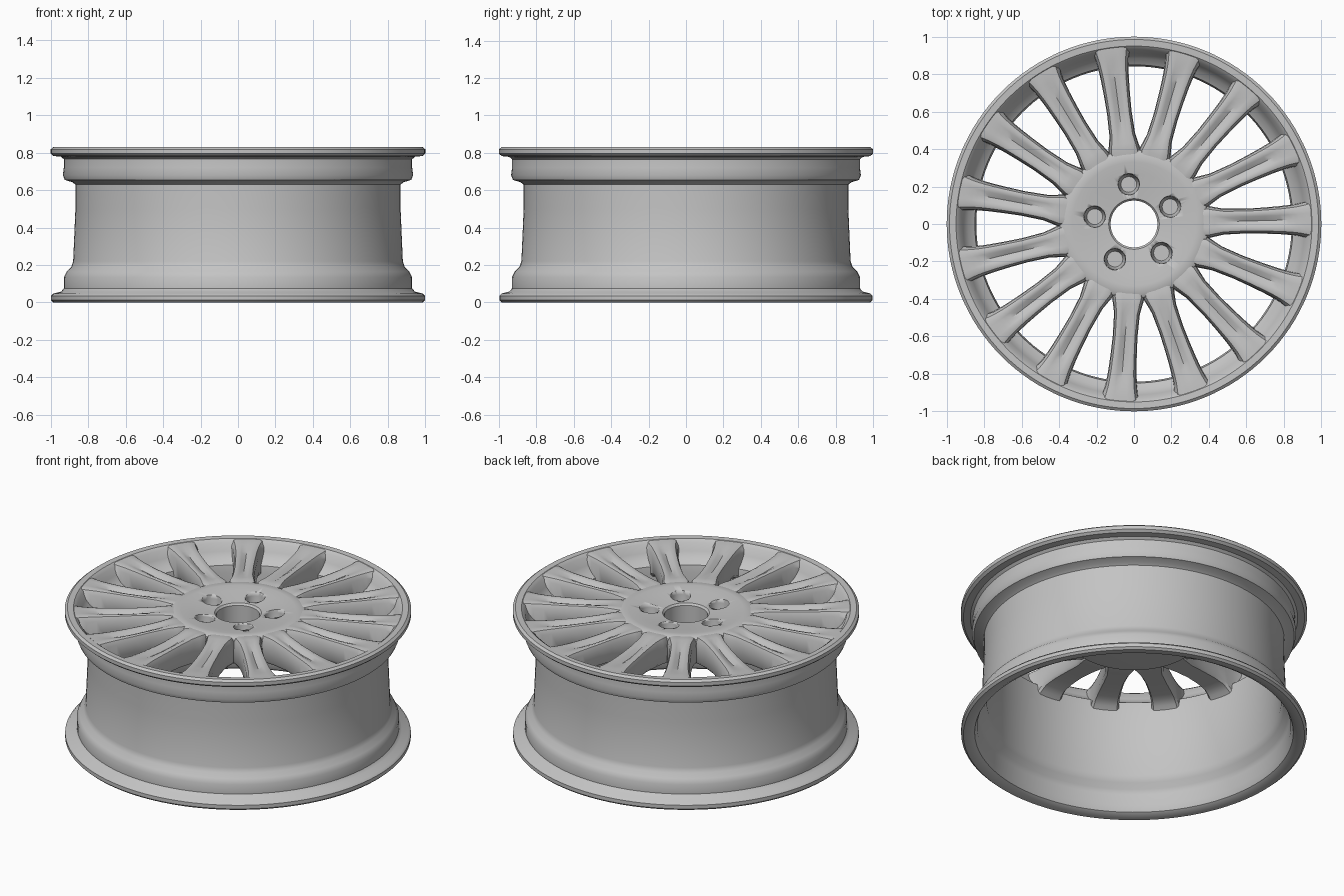
import bpy, bmesh, math
from math import sin, cos, radians

if "Cube" in bpy.data.objects:
    bpy.data.objects.remove(bpy.data.objects["Cube"], do_unlink=True)

metal = bpy.data.materials.new("grey metal")
metal.use_nodes = True
GREY = (0.55, 0.55, 0.55, 1)
metal.diffuse_color = GREY
metal.node_tree.nodes["Principled BSDF"].inputs["Base Color"].default_value = GREY

SPOKES = 15
START = 1.5  # angle of the first spoke


def finish(name, bm, angle=35):
    bmesh.ops.recalc_face_normals(bm, faces=bm.faces)
    mesh = bpy.data.meshes.new(name)
    bm.to_mesh(mesh)
    bm.free()
    mesh.materials.append(metal)
    obj = bpy.data.objects.new(name, mesh)
    bpy.context.collection.objects.link(obj)
    bpy.ops.object.select_all(action="DESELECT")
    obj.select_set(True)
    bpy.context.view_layer.objects.active = obj
    bpy.ops.object.shade_smooth_by_angle(angle=radians(angle))
    return obj


def skin(bm, rings, close_rings):
    """Bridge closed rings of points with quads."""
    rows = [[bm.verts.new(p) for p in ring] for ring in rings]
    n = len(rows[0])
    pairs = list(zip(rows, rows[1:])) + ([(rows[-1], rows[0])] if close_rings else [])
    for a, b in pairs:
        for i in range(n):
            j = (i + 1) % n
            bm.faces.new((a[i], a[j], b[j], b[i]))
    if not close_rings:
        bm.faces.new(rows[0])
        bm.faces.new(rows[-1])


def lathe(name, profile, steps=128):
    bm = bmesh.new()
    turns = [2 * math.pi * i / steps for i in range(steps)]
    skin(bm, [[(r * cos(t), r * sin(t), z) for t in turns] for r, z in profile], True)
    return finish(name, bm)


# Rim: closed section of the barrel with bead seats and both lips
lathe("rim", [
    (0.985, 0.0), (0.998, 0.012), (0.998, 0.035), (0.985, 0.048), (0.945, 0.058),
    (0.93, 0.075), (0.93, 0.135), (0.915, 0.165), (0.89, 0.19), (0.88, 0.22),
    (0.868, 0.5), (0.868, 0.63), (0.885, 0.642), (0.925, 0.655), (0.935, 0.68),
    (0.93, 0.72), (0.93, 0.765), (0.945, 0.778), (0.985, 0.782), (1.0, 0.795),
    (1.0, 0.818), (0.985, 0.83), (0.95, 0.828), (0.93, 0.812), (0.912, 0.765),
    (0.885, 0.728), (0.85, 0.705), (0.842, 0.66), (0.842, 0.5), (0.85, 0.22),
    (0.865, 0.18), (0.89, 0.15), (0.9, 0.12), (0.905, 0.05), (0.92, 0.015), (0.945, 0.0)])

# Hub with centre bore and a gently dished face
hub = lathe("hub", [
    (0.125, 0.64), (0.125, 0.785), (0.135, 0.797), (0.2, 0.804), (0.27, 0.813),
    (0.33, 0.82), (0.37, 0.821), (0.395, 0.808), (0.405, 0.77), (0.4, 0.68),
    (0.37, 0.645), (0.3, 0.64)], 120)

# Five blind bolt pockets
bm = bmesh.new()
for k in range(5):
    a = radians(START + 24 + 72 * k)
    rings = [[(0.213 * cos(a) + r * cos(t), 0.213 * sin(a) + r * sin(t), z)
              for t in (2 * math.pi * i / 24 for i in range(24))]
             for r, z in ((0.042, 0.68), (0.05, 0.7), (0.055, 0.79), (0.062, 0.83))]
    skin(bm, rings, False)
cutter = finish("pocket_cutter", bm)
cutter.hide_render = True
cut = hub.modifiers.new("pockets", "BOOLEAN")
cut.object = cutter
cut.solver = "EXACT"
bpy.context.view_layer.objects.active = hub
bpy.ops.object.modifier_apply(modifier=cut.name)
bpy.data.objects.remove(cutter, do_unlink=True)

# Spokes: radius, half width, top, bottom, groove depth.
# The underside curves down into the barrel, the face runs flush into the lip.
STATIONS = [
    (0.33, 0.072, 0.812, 0.66, 0), (0.39, 0.088, 0.823, 0.655, 0),
    (0.43, 0.079, 0.824, 0.66, 0.003), (0.48, 0.069, 0.823, 0.665, 0.012),
    (0.6, 0.066, 0.82, 0.68, 0.022), (0.7, 0.07, 0.819, 0.685, 0.022),
    (0.78, 0.075, 0.82, 0.68, 0.018), (0.82, 0.079, 0.821, 0.66, 0.012),
    (0.85, 0.083, 0.822, 0.635, 0.008), (0.88, 0.088, 0.823, 0.68, 0.003),
    (0.92, 0.098, 0.825, 0.76, 0), (0.955, 0.11, 0.826, 0.795, 0)]


def section(half, top, bottom, groove):
    side = [(0.85, bottom), (1, bottom + 0.015), (0.95, top - 0.03),
            (0.8, top - 0.005), (0.62, top), (0.35, top - groove * 0.3)]
    right = [(half * w, max(z, bottom)) for w, z in side]
    return right + [(0, top - groove)] + [(-w, z) for w, z in reversed(right)]


for k in range(SPOKES):
    a = radians(START + k * 360 / SPOKES)
    bm = bmesh.new()
    skin(bm, [[(r * cos(a) - w * sin(a), r * sin(a) + w * cos(a), z)
               for w, z in section(*rest)] for r, *rest in STATIONS], False)
    finish(f"spoke_{k + 1}", bm, 40)
